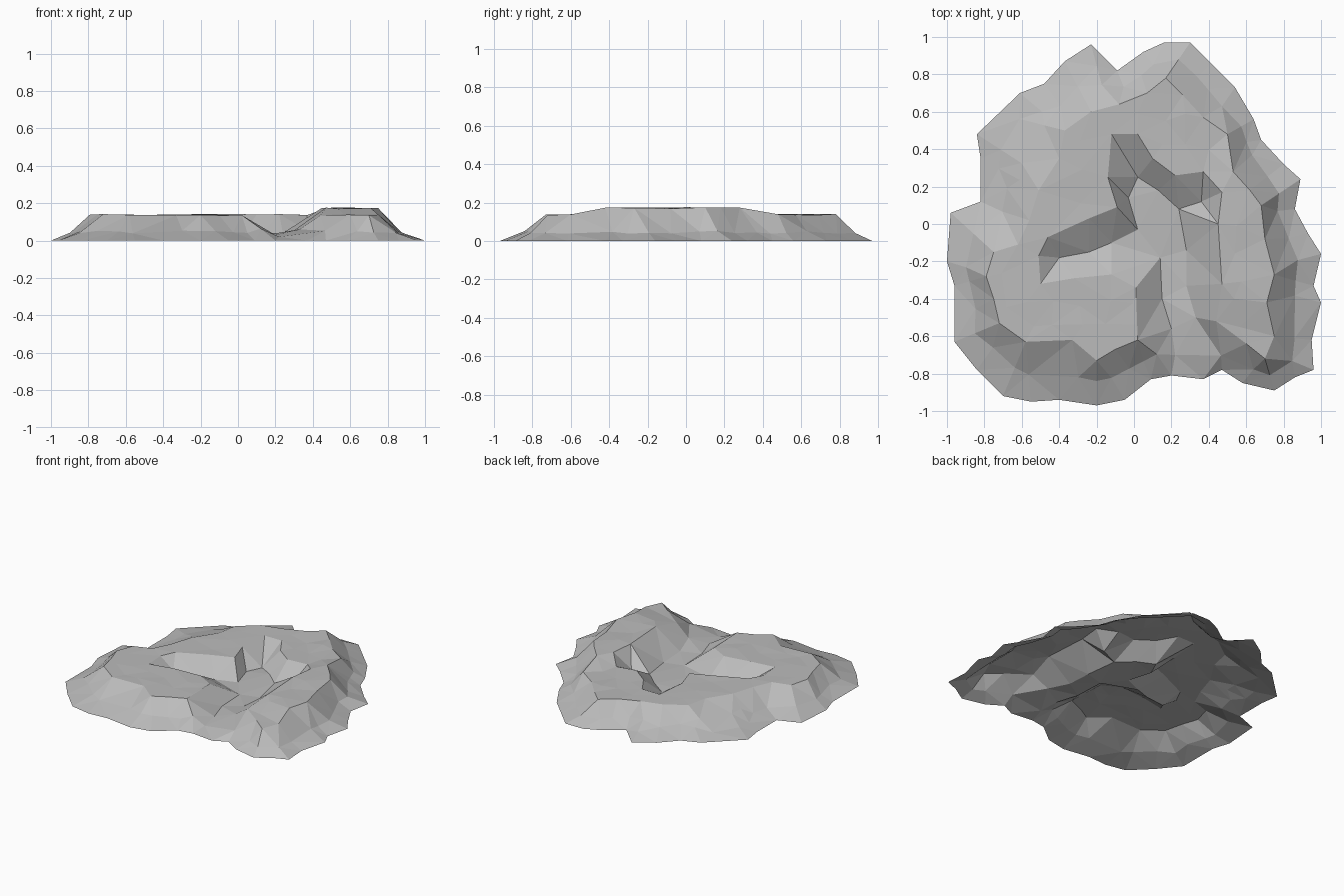
import bpy
import math
import random
from mathutils import Vector
from mathutils.geometry import delaunay_2d_cdt, intersect_point_line

random.seed(4)

default_cube = bpy.data.objects.get("Cube")
if default_cube:
    bpy.data.objects.remove(default_cube, do_unlink=True)


def points(pairs):
    return [Vector(pair) for pair in pairs]


# Ragged ground outline
outline = points([
    (-.23, .96), (-.37, .87), (-.48, .75), (-.61, .7), (-.84, .48), (-.82, .35),
    (-.82, .12), (-.98, .06), (-1, -.2), (-.96, -.33), (-.96, -.63), (-.84, -.78),
    (-.7, -.92), (-.55, -.95), (-.4, -.94), (-.2, -.97), (-.05, -.94), (.09, -.83),
    (.2, -.81), (.37, -.83), (.47, -.78), (.58, -.85), (.75, -.89), (.86, -.82),
    (.96, -.78), (.95, -.62), (1, -.42), (.96, -.33), (1, -.16), (.93, -.05),
    (.86, .08), (.89, .24), (.8, .32), (.68, .45), (.64, .56), (.54, .73),
    (.41, .86), (.3, .97), (.16, .97), (.05, .92), (-.09, .82)])

# Edge of the C-shaped plateau: outer crest, then the rim of the hollow
crest = points([
    (.02, -.62), (-.1, -.67), (-.2, -.73), (-.33, -.62), (-.44, -.54), (-.58, -.63),
    (-.72, -.53), (-.75, -.4), (-.79, -.28), (-.75, -.15), (-.62, -.11), (-.56, .02),
    (-.51, .18), (-.4, .35), (-.37, .5), (-.23, .6), (-.08, .64), (.07, .7),
    (.17, .78), (.26, .69), (.37, .57), (.5, .48), (.53, .28), (.62, .18),
    (.68, .1), (.7, -.08), (.75, -.27), (.71, -.42), (.75, -.6), (.7, -.72),
    (.6, -.64), (.44, -.52), (.47, -.32), (.45, 0), (.47, .17), (.37, .28),
    (.22, .26), (.1, .35), (.02, .48), (-.12, .48), (-.14, .25), (-.09, .09),
    (-.24, .03), (-.46, -.07), (-.51, -.17), (-.5, -.32), (-.32, -.29),
    (-.12, -.27), (.01, -.34)])

# Low points along the hollow and its open mouth: x, y, height
hollow = [
    (-.4, -.18, .06), (-.24, -.15, .05), (-.12, -.1, .04), (.02, -.03, .03),
    (-.03, .14, .03), (.02, .25, .03), (.13, .18, .04), (.24, .08, .04),
    (.36, .12, .06), (.14, -.18, .03), (.28, -.14, .03), (.15, -.4, .03),
    (.28, -.33, .04), (.33, -.5, .06), (.2, -.56, .03), (.22, -.7, .02)]


def inside(point, polygon):
    """Even-odd test for a point in a polygon."""
    result = False
    for a, b in zip(polygon, polygon[1:] + polygon[:1]):
        if (a.y > point.y) != (b.y > point.y):
            if point.x < a.x + (point.y - a.y) * (b.x - a.x) / (b.y - a.y):
                result = not result
    return result


def nearest_on(point, polygon):
    """Closest point on a polygon's edges."""
    best = polygon[0]
    for a, b in zip(polygon, polygon[1:] + polygon[:1]):
        hit, factor = intersect_point_line(point, a, b)
        spot = a.lerp(b, min(1, max(0, factor))).to_2d()
        if (spot - point).length < (best - point).length:
            best = spot
    return best


def plateau_height(point):
    raised = point.x > .42 and -.45 < point.y < .3
    return (.172 if raised else .138) + random.uniform(-.004, .004)


coords, heights = [], []


def add(point, height, gap=0.0):
    """Store a surface point unless it crowds an earlier one."""
    if gap and any((point - other).length < gap for other in coords):
        return
    coords.append(point)
    heights.append(height)


for p in outline:
    add(p, 0)
for p in crest:
    add(p, plateau_height(p))
for x, y, z in hollow:
    add(Vector((x, y)), z)

# Outer slopes: gentle foot, steeper shoulder
for i, p in enumerate(outline):
    for start in (p, p.lerp(outline[i - 1], .5)):
        top = nearest_on(start, crest)
        steps = max(2, round((top - start).length / .13))
        for k in range(1, steps):
            t = k / steps + random.uniform(-.05, .05)
            spot = start.lerp(top, t)
            if inside(spot, outline) and not inside(spot, crest):
                add(spot, .138 * t ** 1.6, .075)

# Faceted plateau top
step = .14
for i in range(-7, 8):
    for j in range(-7, 8):
        jitter = Vector((random.uniform(-.03, .03), random.uniform(-.03, .03)))
        spot = Vector((i * step, j * step)) + jitter
        if inside(spot, crest):
            add(spot, plateau_height(spot), .08)

# Triangulate, holding the outline and crest as edges
n, m = len(outline), len(crest)
edges = [(i, (i + 1) % n) for i in range(n)]
edges += [(n + i, n + (i + 1) % m) for i in range(m)]
flat, _, faces, origins, _, _ = delaunay_2d_cdt(coords, edges, [], 1, 1e-5)
verts = []
for p, source in zip(flat, origins):
    z = heights[source[0]] if source else .1
    verts.append((p.x, p.y, z))

mesh = bpy.data.meshes.new("rock_mound")
mesh.from_pydata(verts, [], faces)
mesh.update()
rock = bpy.data.objects.new("rock_mound", mesh)
bpy.context.scene.collection.objects.link(rock)

# Stone colour
stone = bpy.data.materials.new("stone_grey")
stone.use_nodes = True
colour = (.5, .5, .5, 1)
stone.diffuse_color = colour
shader = stone.node_tree.nodes["Principled BSDF"]
shader.inputs["Base Color"].default_value = colour
shader.inputs["Roughness"].default_value = .9
mesh.materials.append(stone)
